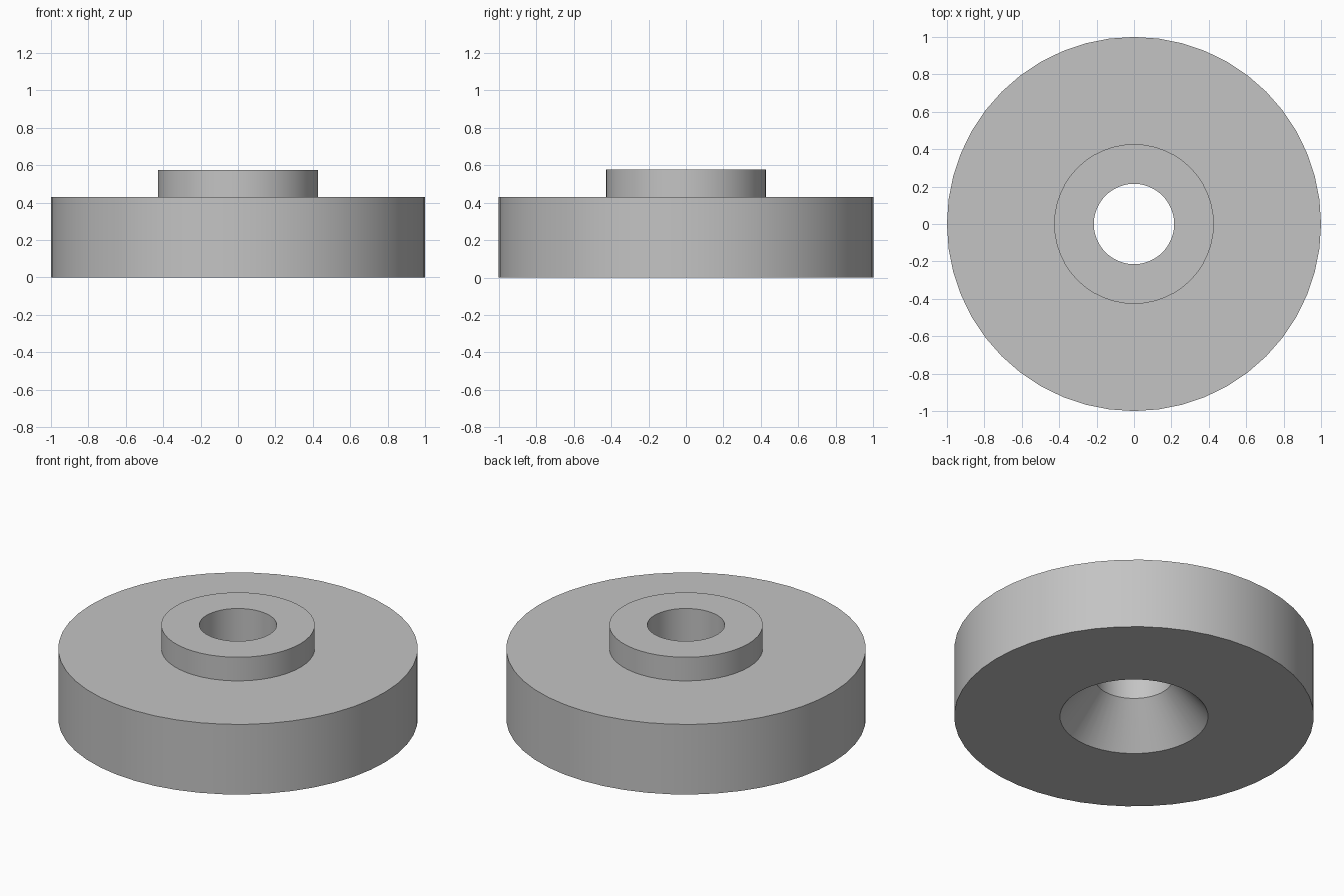
import bpy
import bmesh
import math

cube = bpy.data.objects.get("Cube")
if cube:
    bpy.data.objects.remove(cube, do_unlink=True)

SEGMENTS = 48

# Plain grey for the whole part
grey = bpy.data.materials.new("plain grey")
grey.use_nodes = True
grey.diffuse_color = (0.55, 0.55, 0.55, 1)
grey.node_tree.nodes["Principled BSDF"].inputs["Base Color"].default_value = grey.diffuse_color


def lathe(name, profile):
    """Spin a closed (radius, height) profile around z."""
    bm = bmesh.new()
    verts = [bm.verts.new((r, 0, z)) for r, z in profile]
    edges = [bm.edges.new((v, verts[i - 1])) for i, v in enumerate(verts)]
    bmesh.ops.spin(bm, geom=verts + edges, cent=(0, 0, 0), axis=(0, 0, 1),
                   angle=math.tau, steps=SEGMENTS, use_merge=True)
    bmesh.ops.remove_doubles(bm, verts=bm.verts, dist=1e-4)
    bmesh.ops.recalc_face_normals(bm, faces=bm.faces)
    mesh = bpy.data.meshes.new(name)
    bm.to_mesh(mesh)
    bm.free()
    mesh.materials.append(grey)
    obj = bpy.data.objects.new(name, mesh)
    bpy.context.collection.objects.link(obj)
    return obj


# Disc with a raised collar, a through hole and a countersink underneath
flanged_disc = lathe("flanged_disc", [
    (0.412, 0), (1, 0), (1, 0.43),      # underside and rim
    (0.427, 0.43), (0.427, 0.575),      # top face and collar
    (0.215, 0.575), (0.215, 0.24),      # bore down to the countersink
])

bpy.ops.object.select_all(action='DESELECT')
flanged_disc.select_set(True)
bpy.context.view_layer.objects.active = flanged_disc
bpy.ops.object.shade_smooth_by_angle(angle=math.radians(30))
